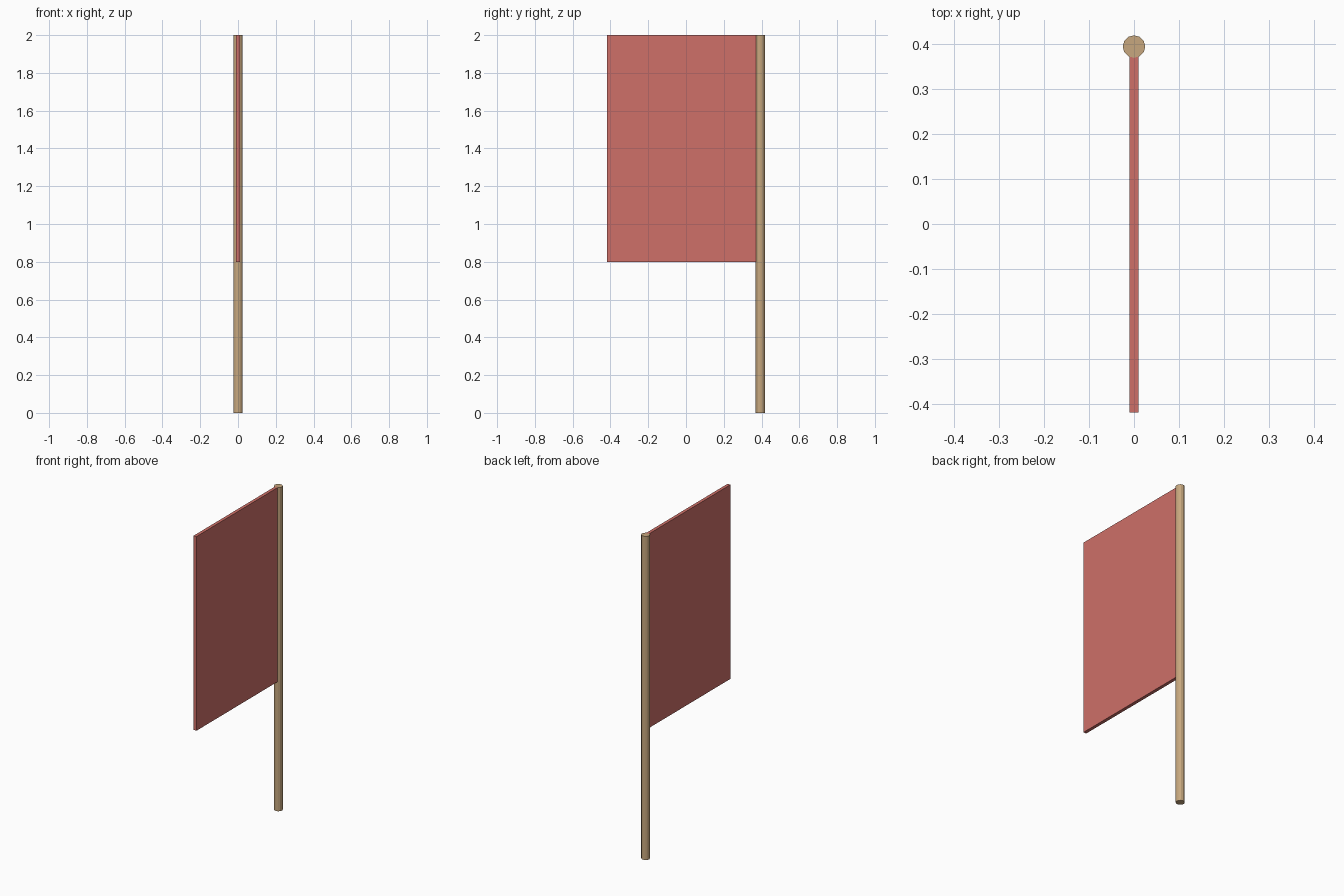
import bpy

if "Cube" in bpy.data.objects:
    bpy.data.objects.remove(bpy.data.objects["Cube"])

POLE_R = 0.025
POLE_Y = 0.394
HEIGHT = 2.0


def paint(obj, name, rgb):
    mat = bpy.data.materials.new(name)
    mat.diffuse_color = (*rgb, 1)
    mat.use_nodes = True
    mat.node_tree.nodes["Principled BSDF"].inputs["Base Color"].default_value = mat.diffuse_color
    obj.data.materials.append(mat)


# Upright pole, low-poly round
bpy.ops.mesh.primitive_cylinder_add(vertices=12, radius=POLE_R, depth=HEIGHT,
                                    location=(0, POLE_Y, HEIGHT / 2))
pole = bpy.context.object
pole.name = "pole"
paint(pole, "wood", (0.57, 0.39, 0.21))

# Flat banner, its inner edge set slightly into the pole
front, back, bottom = -0.419, POLE_Y - 0.013, 0.8
bpy.ops.mesh.primitive_cube_add(size=1, location=(0, (front + back) / 2, (bottom + HEIGHT) / 2))
banner = bpy.context.object
banner.name = "banner"
banner.scale = (0.02, back - front, HEIGHT - bottom)
bpy.ops.object.transform_apply(location=False, rotation=False, scale=True)
paint(banner, "red_cloth", (0.62, 0.16, 0.14))
